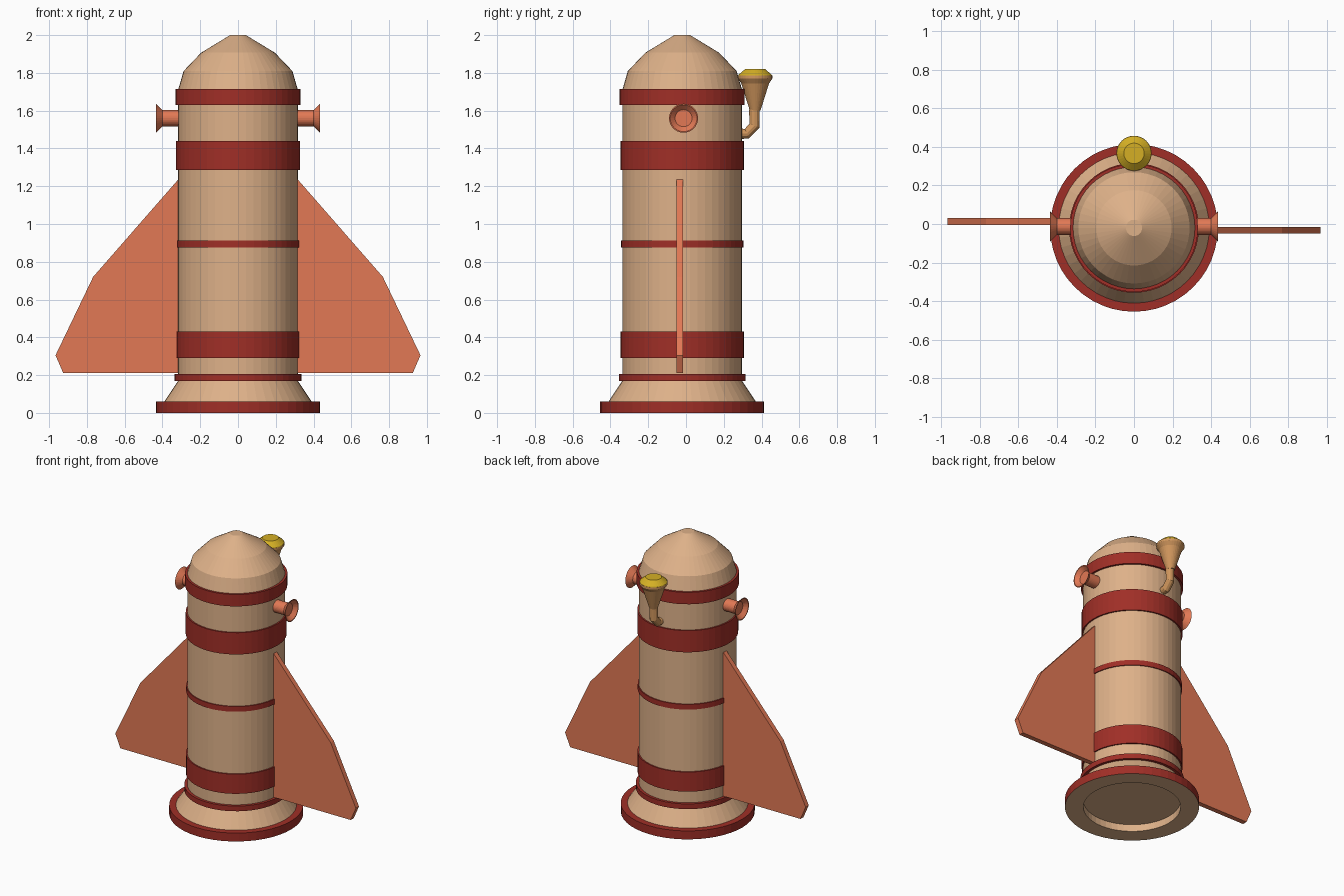
import bpy, bmesh, math
from mathutils import Matrix, Vector

if "Cube" in bpy.data.objects:
    bpy.data.objects.remove(bpy.data.objects["Cube"])

CY = -0.02  # body axis in y


def material(name, rgb):
    m = bpy.data.materials.new(name)
    m.diffuse_color = (*rgb, 1)
    m.use_nodes = True
    m.node_tree.nodes["Principled BSDF"].inputs["Base Color"].default_value = m.diffuse_color
    return m


TAN = material("tan", (0.73, 0.44, 0.25))
RED = material("dark red", (0.35, 0.028, 0.02))
ORANGE = material("orange", (0.76, 0.19, 0.09))
BRASS = material("brass", (0.64, 0.31, 0.11))
YELLOW = material("yellow", (0.66, 0.43, 0.018))


def finish(name, bm, mats):
    bmesh.ops.recalc_face_normals(bm, faces=bm.faces)
    me = bpy.data.meshes.new(name)
    bm.to_mesh(me)
    bm.free()
    for m in mats:
        me.materials.append(m)
    ob = bpy.data.objects.new(name, me)
    bpy.context.collection.objects.link(ob)
    return ob


def lathe(name, profile, mats, matrix, sides=48, closed=False, rule=None):
    """Revolve (radius, height) points; open ends with radius > 0 are capped."""
    bm = bmesh.new()
    rings = []
    for r, z in profile:
        rings.append([bm.verts.new((r * math.cos(2 * math.pi * i / sides),
                                    r * math.sin(2 * math.pi * i / sides), z))
                      for i in range(sides)])
    pairs = list(zip(rings, rings[1:]))
    if closed:
        pairs.append((rings[-1], rings[0]))
    for a, b in pairs:
        for i in range(sides):
            j = (i + 1) % sides
            bm.faces.new((a[i], a[j], b[j], b[i]))
    if not closed:
        bm.faces.new(rings[0])
        bm.faces.new(rings[-1])
    bmesh.ops.recalc_face_normals(bm, faces=bm.faces)
    if rule:
        for f in bm.faces:
            f.normal_update()
            f.material_index = rule(f)
    bm.transform(matrix)
    return finish(name, bm, mats)


AXIS = Matrix.Translation((0, CY, 0))

# Hull with flared skirt, recessed underside and faceted dome
lathe("hull", [(0.315, 0.05), (0.315, 0.001), (0.39, 0.001), (0.39, 0.06), (0.317, 0.17),
               (0.317, 1.71), (0.288, 1.81), (0.195, 1.907), (0.042, 2.0)], [TAN], AXIS)

# Foot ring: red outside, tan underneath
lathe("foot_ring", [(0.315, 0), (0.434, 0), (0.434, 0.06), (0.38, 0.06), (0.38, 0.03), (0.315, 0.03)],
      [RED, TAN], AXIS, closed=True,
      rule=lambda f: 1 if f.normal.z < -0.5 or f.calc_center_median().xy.length < 0.33 else 0)

# Red bands around the hull
for name, z0, z1, r in [("lower_ring", 0.17, 0.207, 0.336), ("lower_band", 0.29, 0.43, 0.326),
                        ("middle_ring", 0.875, 0.912, 0.324), ("upper_band", 1.285, 1.44, 0.327),
                        ("dome_band", 1.63, 1.715, 0.331)]:
    lathe(name, [(0.3, z0), (r, z0), (r, z1), (0.3, z1)], [RED], AXIS, closed=True)

# Side fins and side nozzles
FIN = [(0.30, 0.21), (0.925, 0.21), (0.966, 0.305), (0.767, 0.72), (0.317, 1.235), (0.30, 1.235)]
for side, s, y0 in (("right", 1, -0.05), ("left", -1, -0.005)):
    bm = bmesh.new()
    face = bm.faces.new([bm.verts.new((s * x, y0, z)) for x, z in FIN])
    out = bmesh.ops.extrude_face_region(bm, geom=[face])["geom"]
    bmesh.ops.translate(bm, vec=(0, 0.035, 0),
                        verts=[g for g in out if isinstance(g, bmesh.types.BMVert)])
    finish(side + "_fin", bm, [ORANGE])

    place = Matrix.Translation((0, -0.013, 1.56)) @ Matrix.Rotation(s * math.pi / 2, 4, 'Y')
    lathe(side + "_nozzle", [(0.043, 0.29), (0.043, 0.4), (0.077, 0.434), (0.071, 0.434), (0.045, 0.408)],
          [ORANGE], place, sides=32)

# Bent pipe on the back
curve = bpy.data.curves.new("horn_pipe", 'CURVE')
curve.dimensions = '3D'
curve.bevel_depth = 0.028
curve.bevel_resolution = 4
path = [(0.27, 1.478), (0.322, 1.478), (0.362, 1.52), (0.362, 1.605)]
spline = curve.splines.new('POLY')
spline.points.add(len(path) - 1)
for p, (y, z) in zip(spline.points, path):
    p.co = (0, y, z, 1)
curve.materials.append(BRASS)
pipe = bpy.data.objects.new("horn_pipe", curve)
bpy.context.collection.objects.link(pipe)
bpy.context.view_layer.objects.active = pipe
pipe.select_set(True)
bpy.ops.object.convert(target='MESH')
for p in pipe.data.polygons:
    p.use_smooth = False

# Funnel horn and its yellow cap
HORN = Matrix.Translation((0, 0.366, 0))
lathe("horn_funnel", [(0.028, 1.60), (0.074, 1.745), (0.091, 1.77), (0.091, 1.785)], [BRASS], HORN, sides=32)
lathe("horn_cap", [(0.09, 1.784), (0.088, 1.79), (0.053, 1.82)], [YELLOW], HORN, sides=32)
